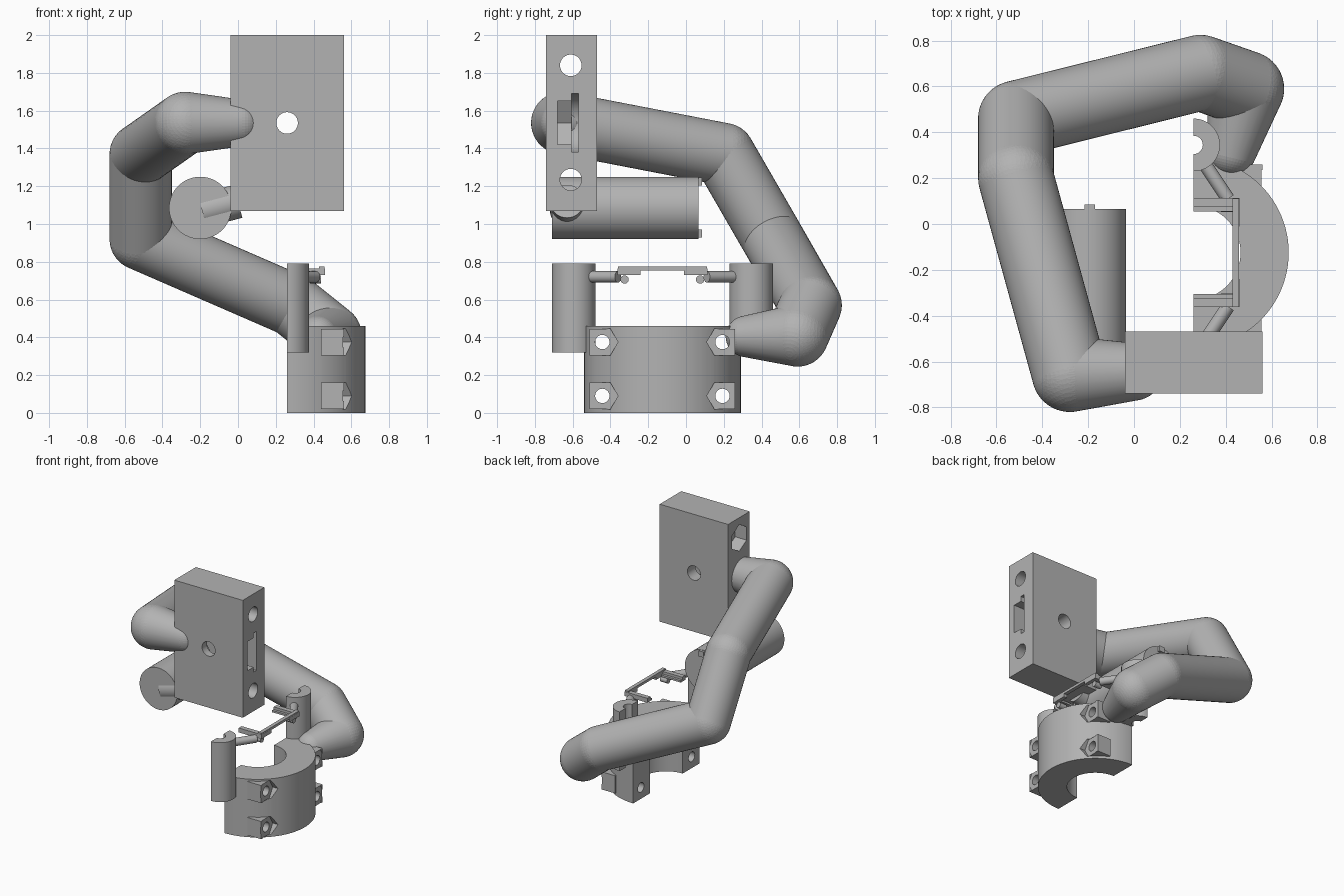
import bpy, bmesh, math
from mathutils import Vector

if "Cube" in bpy.data.objects:
    bpy.data.objects.remove(bpy.data.objects["Cube"])

grey = bpy.data.materials.new("plain grey")
grey.diffuse_color = (0.45, 0.45, 0.45, 1)
grey.use_nodes = True
grey.node_tree.nodes["Principled BSDF"].inputs["Base Color"].default_value = grey.diffuse_color


def finish(bm, name):
    bmesh.ops.recalc_face_normals(bm, faces=bm.faces[:])
    me = bpy.data.meshes.new(name)
    bm.to_mesh(me)
    bm.free()
    me.materials.append(grey)
    ob = bpy.data.objects.new(name, me)
    bpy.context.collection.objects.link(ob)
    return ob


def box(name, x, y, z):
    bm = bmesh.new()
    bmesh.ops.create_cube(bm, size=1)
    for v in bm.verts:
        v.co = [r[0] + (c + 0.5) * (r[1] - r[0]) for r, c in zip((x, y, z), v.co)]
    return finish(bm, name)


def rod(name, a, b, r, n=48, turn=0.0):
    """Cylinder or prism from point a to point b."""
    a, b = Vector(a), Vector(b)
    d = b - a
    bm = bmesh.new()
    bmesh.ops.create_cone(bm, cap_ends=True, segments=n, radius1=r, radius2=r, depth=d.length)
    ob = finish(bm, name)
    q = d.to_track_quat('Z', 'Y')
    for v in ob.data.vertices:
        c, s = math.cos(turn), math.sin(turn)
        p = Vector((v.co.x * c - v.co.y * s, v.co.x * s + v.co.y * c, v.co.z))
        v.co = q @ p + (a + b) / 2
    return ob


def capsule(name, a, ra, b, rb):
    """Convex hull of two balls."""
    bm = bmesh.new()
    for p, r in ((a, ra), (b, rb)):
        new = bmesh.ops.create_uvsphere(bm, u_segments=48, v_segments=24, radius=r)["verts"]
        q = (Vector(b) - Vector(a)).to_track_quat('Z', 'Y')
        for v in new:
            v.co = q @ v.co + Vector(p)
    res = bmesh.ops.convex_hull(bm, input=bm.verts[:])
    junk = {g for g in res["geom_interior"] + res["geom_unused"] if isinstance(g, bmesh.types.BMVert)}
    bmesh.ops.delete(bm, geom=list(junk), context='VERTS')
    return finish(bm, name)


def boolean(ob, others, op='DIFFERENCE'):
    bpy.context.view_layer.objects.active = ob
    for c in others:
        m = ob.modifiers.new("cut", 'BOOLEAN')
        m.operation, m.object, m.solver = op, c, 'EXACT'
        bpy.ops.object.modifier_apply(modifier=m.name)
        bpy.data.objects.remove(c)
    return ob


def arch(name, cx, cy, ro, ri, z0, z1, n=48):
    """Half ring opening toward -x."""
    bm = bmesh.new()
    ang = [-math.pi / 2 + math.pi * i / n for i in range(n + 1)]
    pts = [(ro, t) for t in ang] + [(ri, t) for t in reversed(ang)]
    f = bm.faces.new([bm.verts.new((cx + r * math.cos(t), cy + r * math.sin(t), z0)) for r, t in pts])
    ext = bmesh.ops.extrude_face_region(bm, geom=[f])["geom"]
    for v in ext:
        if isinstance(v, bmesh.types.BMVert):
            v.co.z = z1
    return finish(bm, name)


# Mounting block with bolt holes and a side slot for nut and washer
block = box("mounting_block", (-0.04, 0.56), (-0.74, -0.47), (1.07, 2.0))
cz = 1.535
cuts = [rod("c", (0.26, -0.9, cz), (0.26, -0.3, cz), 0.057),
        box("c", (0.26, 0.7), (-0.68, -0.60), (cz - 0.115, cz + 0.115)),
        rod("c", (0.26, -0.68, cz), (0.26, -0.60, cz), 0.133, 6, math.pi / 6),
        box("c", (0.26, 0.7), (-0.605, -0.57), (cz - 0.155, cz + 0.155)),
        rod("c", (0.26, -0.605, cz), (0.26, -0.57, cz), 0.155)]
for z in (1.84, 1.235):
    cuts.append(rod("c", (-0.2, -0.61, z), (0.7, -0.61, z), 0.057))
    cuts.append(rod("c", (-0.2, -0.61, z), (0.06, -0.61, z), 0.105, 6))
boolean(block, cuts)

# Bent tube arm, tapering at both ends
path = [((0.0, -0.645, cz), 0.125), ((-0.28, -0.655, cz), 0.165), ((-0.515, 0.20, 1.37), 0.165),
        ((-0.515, 0.46, 0.92), 0.165), ((0.29, 0.66, 0.57), 0.165), ((0.49, 0.59, 0.41), 0.165),
        ((0.425, 0.32, 0.405), 0.11)]
for i in range(len(path) - 1):
    capsule(f"arm_segment_{i + 1}", *path[i], *path[i + 1])

# Barrel with end tabs and the stub joining it to the block
rod("barrel", (-0.2, -0.71, 1.085), (-0.2, 0.065, 1.085), 0.165, 64)
for z in (1.225, 0.95):
    box("barrel_tab", (-0.215, -0.17), (0.05, 0.085), (z - 0.022, z + 0.022))
rod("barrel_stub", (-0.19, -0.63, 1.07), (0.0, -0.63, 1.12), 0.09)

# Half-ring clamp with four bolt lugs
cy = -0.125
clamp = arch("clamp", 0.26, cy, 0.415, 0.205, 0, 0.46)
lugs, cuts = [], []
for s in (-1, 1):
    for z in (0.09, 0.375):
        y = cy + s * 0.318
        ys = sorted((cy + s * 0.385, cy + s * 0.25))
        lugs.append(box("lug", (0.44, 0.56), ys, (z - 0.07, z + 0.07)))
        cuts.append(rod("c", (0.556, y, z), (0.8, y, z), 0.083, 6, math.pi / 2))
        cuts.append(rod("c", (0.1, y, z), (0.8, y, z), 0.038, 32))
boolean(clamp, lugs, 'UNION')
boolean(clamp, cuts)

# Half-round posts, side rods and carrier frame
for s in (-1, 1):
    def Y(d):
        return cy + s * d
    arch("post", 0.26, Y(0.47), 0.115, 0.04, 0.32, 0.79, 32)
    rod("side_rod", (0.31, Y(0.385), 0.72), (0.41, Y(0.235), 0.72), 0.03, 24)
    rod("rod_clip", (0.38, Y(0.20), 0.706), (0.44, Y(0.20), 0.706), 0.022, 24)
    box("frame_rail", (0.26, 0.46), sorted((Y(0.20), Y(0.238))), (0.73, 0.765))
    box("rail_ledge", (0.26, 0.43), sorted((Y(0.18), Y(0.21))), (0.73, 0.745))
    box("frame_corner", (0.43, 0.46), sorted((Y(0.115), Y(0.237))), (0.731, 0.764))
box("frame_spine", (0.43, 0.459), (cy - 0.236, cy + 0.236), (0.755, 0.775))

# Smooth round surfaces, keep edges sharp
for ob in bpy.context.scene.objects:
    ob.select_set(True)
bpy.context.view_layer.objects.active = block
bpy.ops.object.shade_smooth_by_angle(angle=math.radians(30))
